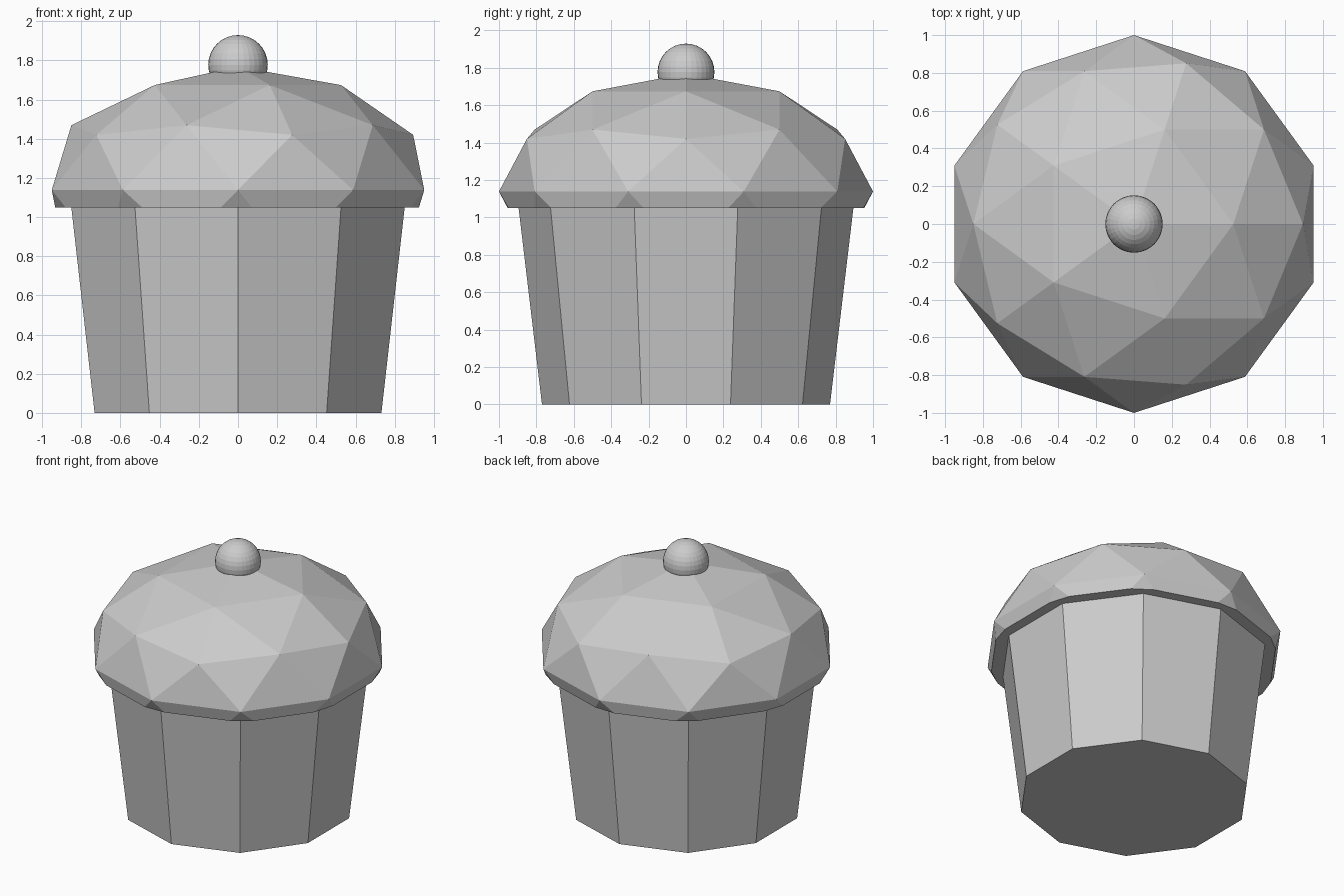
import bpy, bmesh
from mathutils import Matrix

if "Cube" in bpy.data.objects:
    bpy.data.objects.remove(bpy.data.objects["Cube"])

RIM = 1.05  # height where the cup meets the topping


def add_object(name, bm):
    bmesh.ops.recalc_face_normals(bm, faces=bm.faces[:])
    mesh = bpy.data.meshes.new(name)
    bm.to_mesh(mesh)
    bm.free()
    obj = bpy.data.objects.new(name, mesh)
    bpy.context.collection.objects.link(obj)
    return obj


# Tapered ten-sided cup
bpy.ops.mesh.primitive_cone_add(vertices=10, radius1=0.77, radius2=0.895,
                                depth=RIM, location=(0, 0, RIM / 2))
bpy.context.object.name = "paper_cup"

# Faceted topping: flattened icosphere cut flat at the cup rim
bm = bmesh.new()
bmesh.ops.create_icosphere(bm, subdivisions=2, radius=1)
bmesh.ops.transform(bm, verts=bm.verts[:],
                    matrix=Matrix.Translation((0, 0, 1.138)) @ Matrix.Diagonal((1, 1, 0.63, 1)))
cut = bmesh.ops.bisect_plane(bm, geom=bm.verts[:] + bm.edges[:] + bm.faces[:],
                             plane_co=(0, 0, RIM), plane_no=(0, 0, 1), clear_inner=True)
rim_edges = [e for e in cut["geom_cut"] if isinstance(e, bmesh.types.BMEdge)]
bmesh.ops.contextual_create(bm, geom=rim_edges)
add_object("cake_top", bm)

# Cherry
bpy.ops.mesh.primitive_uv_sphere_add(segments=32, ring_count=16, radius=0.152,
                                     location=(0, 0, 1.777))
bpy.context.object.name = "cherry"
